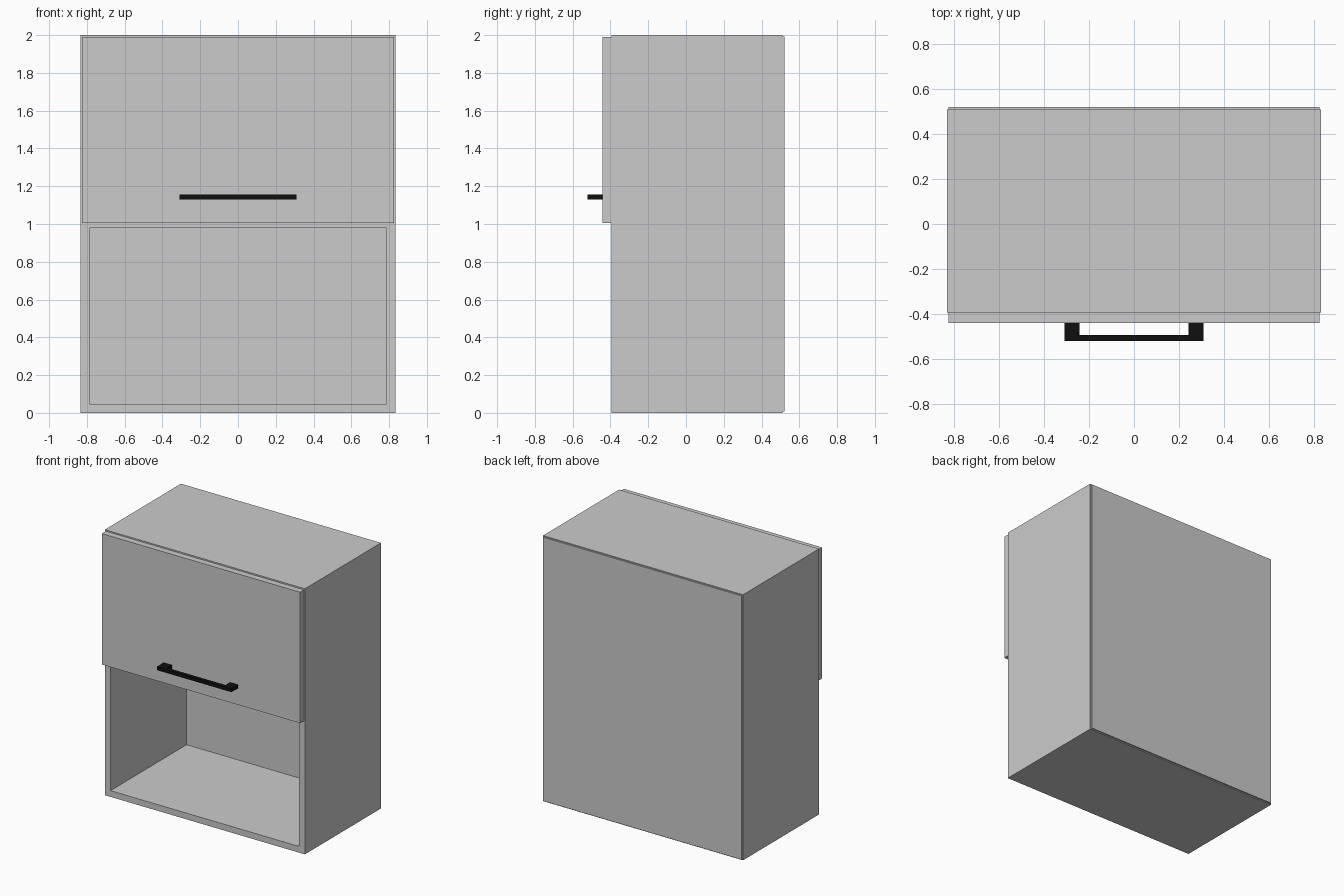
import bpy, bmesh

if "Cube" in bpy.data.objects:
    bpy.data.objects.remove(bpy.data.objects["Cube"])

W, H = 0.833, 2.0            # half width, height
T = 0.047                    # board thickness
FRONT, BACK = -0.394, 0.511  # carcass depth range
DOOR_FRONT = FRONT - T


def finish(name, bm):
    bmesh.ops.recalc_face_normals(bm, faces=bm.faces)
    mesh = bpy.data.meshes.new(name)
    bm.to_mesh(mesh)
    bm.free()
    obj = bpy.data.objects.new(name, mesh)
    bpy.context.collection.objects.link(obj)
    return obj


def board(name, x, y, z):
    """Box spanning the given (min, max) ranges."""
    bm = bmesh.new()
    bmesh.ops.create_cube(bm, size=1)
    for v in bm.verts:
        v.co = [r[0] if c < 0 else r[1] for c, r in zip(v.co, (x, y, z))]
    return finish(name, bm)


def prism(name, points, z0, z1):
    """Plan outline (x, y) extruded upwards."""
    bm = bmesh.new()
    face = bm.faces.new([bm.verts.new((x, y, z0)) for x, y in points])
    new = bmesh.ops.extrude_face_region(bm, geom=[face])["geom"]
    verts = [g for g in new if isinstance(g, bmesh.types.BMVert)]
    bmesh.ops.translate(bm, verts=verts, vec=(0, 0, z1 - z0))
    return finish(name, bm)


# Carcass: two full-height sides with boards between them
depth = (FRONT, BACK)
inner = (-W + T, W - T)
board("left_side", (-W, -W + T), depth, (0, H))
board("right_side", (W - T, W), depth, (0, H))
for name, z in (("bottom_board", 0), ("middle_shelf", 0.978), ("top_board", H - T)):
    board(name, inner, depth, (z, z + T))

# Thin back panel, slightly inset from the outline
board("back_panel", (-W + 0.007, W - 0.007), (BACK, 0.521), (0.007, H - 0.007))

# Door over the upper compartment
board("door", (-0.826, 0.826), (DOOR_FRONT, FRONT), (1.004, 1.99))

# Bar handle: U-shaped outline, mirrored about x = 0
half = [(0.243, -0.495), (0.243, DOOR_FRONT), (0.31, DOOR_FRONT), (0.31, -0.521)]
outline = half + [(-x, y) for x, y in reversed(half)]
handle = prism("door_handle", outline, 1.13, 1.156)
black = bpy.data.materials.new("black_metal")
black.diffuse_color = (0.005, 0.005, 0.005, 1)
black.use_nodes = True
black.node_tree.nodes["Principled BSDF"].inputs["Base Color"].default_value = black.diffuse_color
handle.data.materials.append(black)
